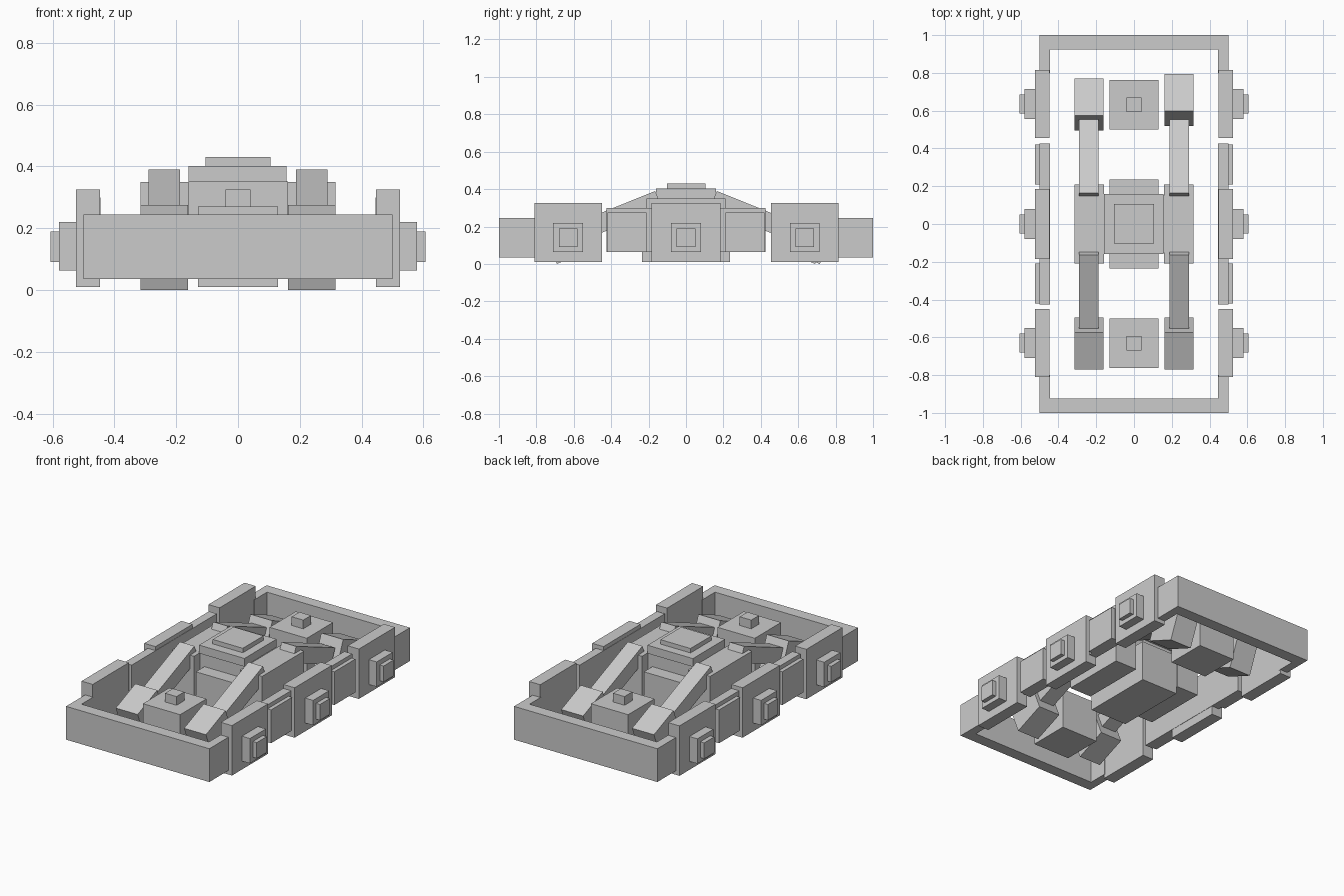
import bpy
from math import radians, cos, sin
from mathutils import Matrix, Vector

cube = bpy.data.objects.get("Cube")
if cube:
    bpy.data.objects.remove(cube, do_unlink=True)

grey = bpy.data.materials.new("plain grey")
grey.use_nodes = True
COLOUR = (0.6, 0.6, 0.6, 1)
grey.diffuse_color = COLOUR
grey.node_tree.nodes["Principled BSDF"].inputs["Base Color"].default_value = COLOUR


def box(name, x, y, z, tilt=0):
    """Box spanning three (low, high) ranges, turned about its own x axis."""
    bpy.ops.mesh.primitive_cube_add(size=1)
    ob = bpy.context.object
    ob.name = name
    spans = [sorted(r) for r in (x, y, z)]
    middle = Vector([(a + b) / 2 for a, b in spans])
    size = Vector([b - a for a, b in spans])
    ob.data.transform(Matrix.Rotation(tilt, 4, "X") @ Matrix.Diagonal(size).to_4x4())
    ob.location = middle
    ob.data.materials.append(grey)
    return ob


def flip(span, sign):
    return (span[0] * sign, span[1] * sign)


SIDES = (("right", -1), ("left", 1))
ENDS = (("front", -1), ("back", 1))
TILT = radians(22)

# End beams of the outer frame
for end, e in ENDS:
    box(f"{end}_beam", (-0.5, 0.5), flip((0.925, 1), e), (0.035, 0.245))

for side, s in SIDES:
    # Side wall with its frame corners
    box(f"{side}_wall", flip((0.445, 0.5), s), (-0.425, 0.425), (0.065, 0.3))
    for end, e in ENDS:
        box(f"{side}_{end}_corner", flip((0.445, 0.5), s), flip((0.8, 0.93), e), (0.035, 0.245))
        box(f"{side}_{end}_panel", flip((0.49, 0.525), s), flip((0.21, 0.42), e), (0.065, 0.275))

    # Bearing plates with stepped hubs
    for label, y, half in (("front", -0.63, 0.18), ("middle", 0, 0.185), ("back", 0.635, 0.18)):
        box(f"{side}_{label}_plate", flip((0.447, 0.525), s), (y - half, y + half), (0.01, 0.325))
        box(f"{side}_{label}_hub", flip((0.52, 0.58), s), (y - 0.08, y + 0.08), (0.063, 0.22))
        box(f"{side}_{label}_hub_cap", flip((0.57, 0.607), s), (y - 0.05, y + 0.05), (0.09, 0.19))

    # Side block that carries the arms
    box(f"{side}_carrier", flip((0.16, 0.315), s), (-0.21, 0.21), (0.08, 0.35))

    # Tilted feet and the sloping arms that reach them
    for end, e in ENDS:
        y = e * 0.632 + (0.025 if s * e > 0 and e > 0 else 0)
        box(f"{side}_{end}_foot", flip((0.162, 0.315), s),
            (y - 0.1055, y + 0.1055), (0.032, 0.243), -e * TILT)
        length, thick = 0.42, 0.1
        cy = 0.165 + length / 2 * cos(TILT) - thick / 2 * sin(TILT)
        cz = 0.39 - length / 2 * sin(TILT) - thick / 2 * cos(TILT)
        box(f"{side}_{end}_arm", flip((0.188, 0.29), s),
            (e * cy - length / 2, e * cy + length / 2),
            (cz - thick / 2, cz + thick / 2), -e * TILT)

# Gear boxes with a pin on top
for end, e in ENDS:
    box(f"{end}_gear_box", (-0.13, 0.13), flip((0.5, 0.762), e), (0.01, 0.27))
    box(f"{end}_pin", (-0.04, 0.04), flip((0.593, 0.67), e), (0.26, 0.325))

# Central box, neck and stacked cap
box("centre_box", (-0.13, 0.13), (-0.235, 0.235), (0.01, 0.27))
box("centre_neck", (-0.16, 0.16), (-0.15, 0.15), (0.2, 0.352))
box("centre_cap", (-0.16, 0.157), (-0.16, 0.16), (0.35, 0.402))
box("centre_cap_top", (-0.105, 0.105), (-0.102, 0.105), (0.4, 0.43))
